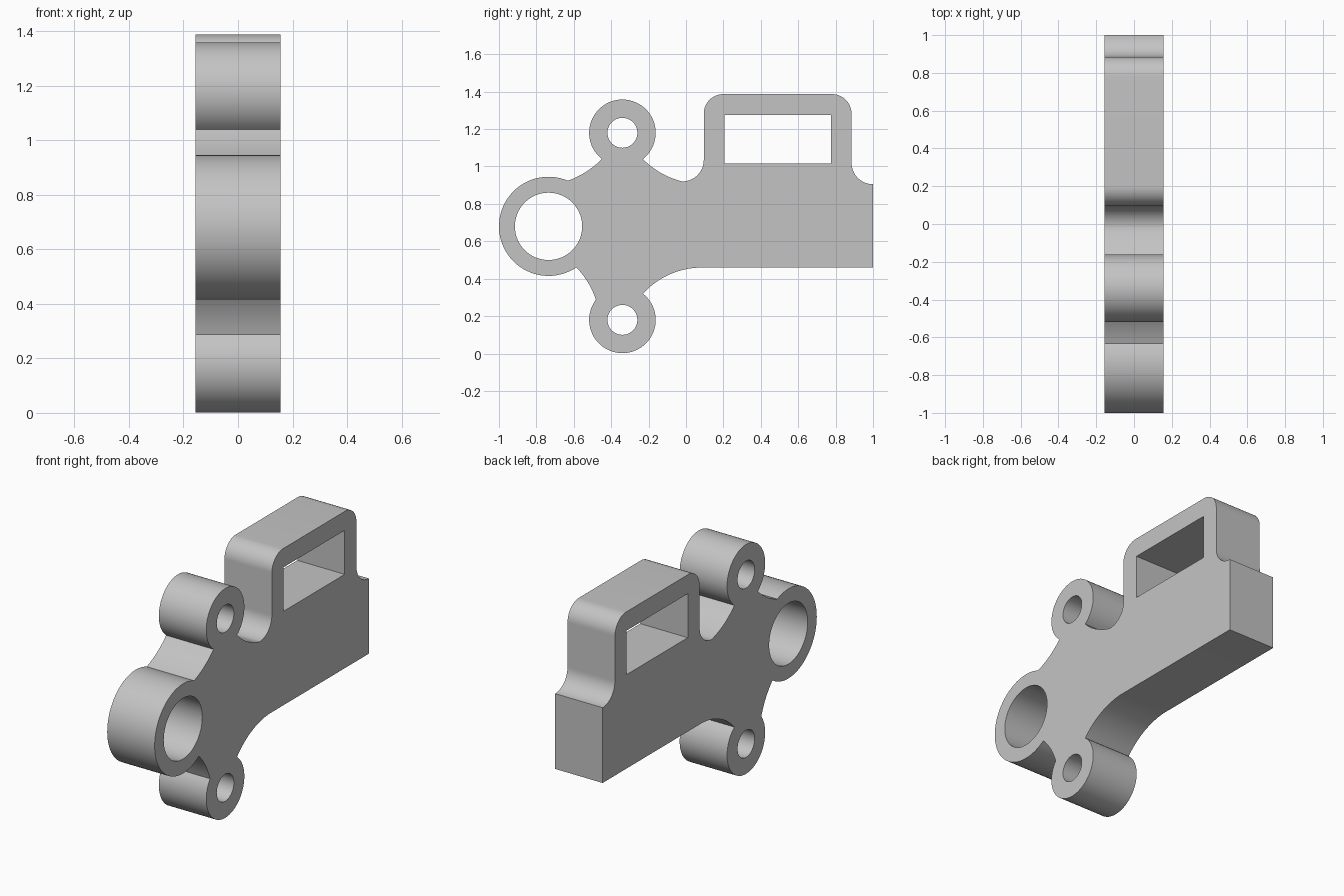
import bpy
import bmesh
from math import cos, sin, radians, atan, hypot
from mathutils import Matrix, Vector

cube = bpy.data.objects.get("Cube")
if cube:
    bpy.data.objects.remove(cube, do_unlink=True)

HALF_WIDTH = 0.155
RING, UPPER, LOWER = (-0.735, 0.68), (-0.34, 1.18), (-0.34, 0.18)


def arc(centre, radius, start, end, steps=16):
    """Points along a circular arc, angles in degrees."""
    angles = [radians(start + (end - start) * i / steps) for i in range(steps + 1)]
    return [(centre[0] + radius * cos(a), centre[1] + radius * sin(a)) for a in angles]


def hollow(p, q, depth, steps=10):
    """Interior points of an arc from p to q that bows to its left by depth."""
    p, q = Vector(p), Vector(q)
    half = (q - p).length / 2
    radius = (half * half + depth * depth) / (2 * depth)
    along = (q - p).normalized()
    left = Vector((-along.y, along.x))
    centre = (p + q) / 2 + left * (depth - radius)
    spread = 2 * atan(depth / half)
    angles = [spread * (2 * i / steps - 1) for i in range(1, steps)]
    return [tuple(centre + left * radius * cos(a) + along * radius * sin(a)) for a in angles]


# Outline runs anticlockwise: ring, lower lug, beam, handle frame, upper lug
ring = arc(RING, 0.265, 67, 304, 48)
lower_lug = arc(LOWER, 0.178, 143, 412, 48)
beam = [(0.08, 0.46), (1.0, 0.46)]
frame = (arc((1.0, 1.02), 0.115, 270, 180)
         + arc((0.78, 1.282), 0.105, 0, 90)
         + arc((0.2, 1.282), 0.105, 90, 180)
         + arc((-0.02, 1.035), 0.115, 0, -90))
upper_lug = arc(UPPER, 0.178, -52, 232, 48)

outline = (ring + hollow(ring[-1], lower_lug[0], 0.012)
           + lower_lug + hollow(lower_lug[-1], beam[0], 0.035)
           + beam + frame + hollow(frame[-1], upper_lug[0], 0.017)
           + upper_lug + hollow(upper_lug[-1], ring[0], 0.012))

# Openings: bore, two pin holes and the handle window
openings = [arc(RING, 0.18, 0, 360, 64)[:-1],
            arc(UPPER, 0.08, 0, 360, 40)[:-1],
            arc(LOWER, 0.08, 0, 360, 40)[:-1],
            [(0.205, 1.015), (0.775, 1.015), (0.775, 1.275), (0.205, 1.275)]]

# Filled flat profile, thickened along x
curve = bpy.data.curves.new("bracket_profile", "CURVE")
curve.dimensions = "2D"
curve.fill_mode = "BOTH"
curve.extrude = HALF_WIDTH
for loop in [outline] + openings:
    spline = curve.splines.new("POLY")
    spline.points.add(len(loop) - 1)
    for point, (y, z) in zip(spline.points, loop):
        point.co = (y, z, 0, 1)
    spline.use_cyclic_u = True

helper = bpy.data.objects.new("bracket_profile", curve)
bpy.context.collection.objects.link(helper)
bpy.context.view_layer.update()
evaluated = helper.evaluated_get(bpy.context.evaluated_depsgraph_get())
mesh = bpy.data.meshes.new_from_object(evaluated)
bpy.data.objects.remove(helper, do_unlink=True)

# Turn the profile upright, weld the caps to the walls
bm = bmesh.new()
bm.from_mesh(mesh)
upright = Matrix(((0, 0, 1, 0), (1, 0, 0, 0), (0, 1, 0, 0), (0, 0, 0, 1)))
bmesh.ops.transform(bm, matrix=upright, verts=bm.verts)
bmesh.ops.remove_doubles(bm, verts=bm.verts, dist=0.0005)
bmesh.ops.recalc_face_normals(bm, faces=bm.faces)
bm.to_mesh(mesh)
bm.free()

grey = bpy.data.materials.new("plain grey")
grey.use_nodes = True
colour = (0.55, 0.55, 0.55, 1)
grey.diffuse_color = colour
grey.node_tree.nodes["Principled BSDF"].inputs["Base Color"].default_value = colour
mesh.materials.clear()
mesh.materials.append(grey)

bracket = bpy.data.objects.new("bracket_body", mesh)
bpy.context.collection.objects.link(bracket)
bpy.ops.object.select_all(action="DESELECT")
bracket.select_set(True)
bpy.context.view_layer.objects.active = bracket
bpy.ops.object.shade_smooth_by_angle(angle=radians(30))
